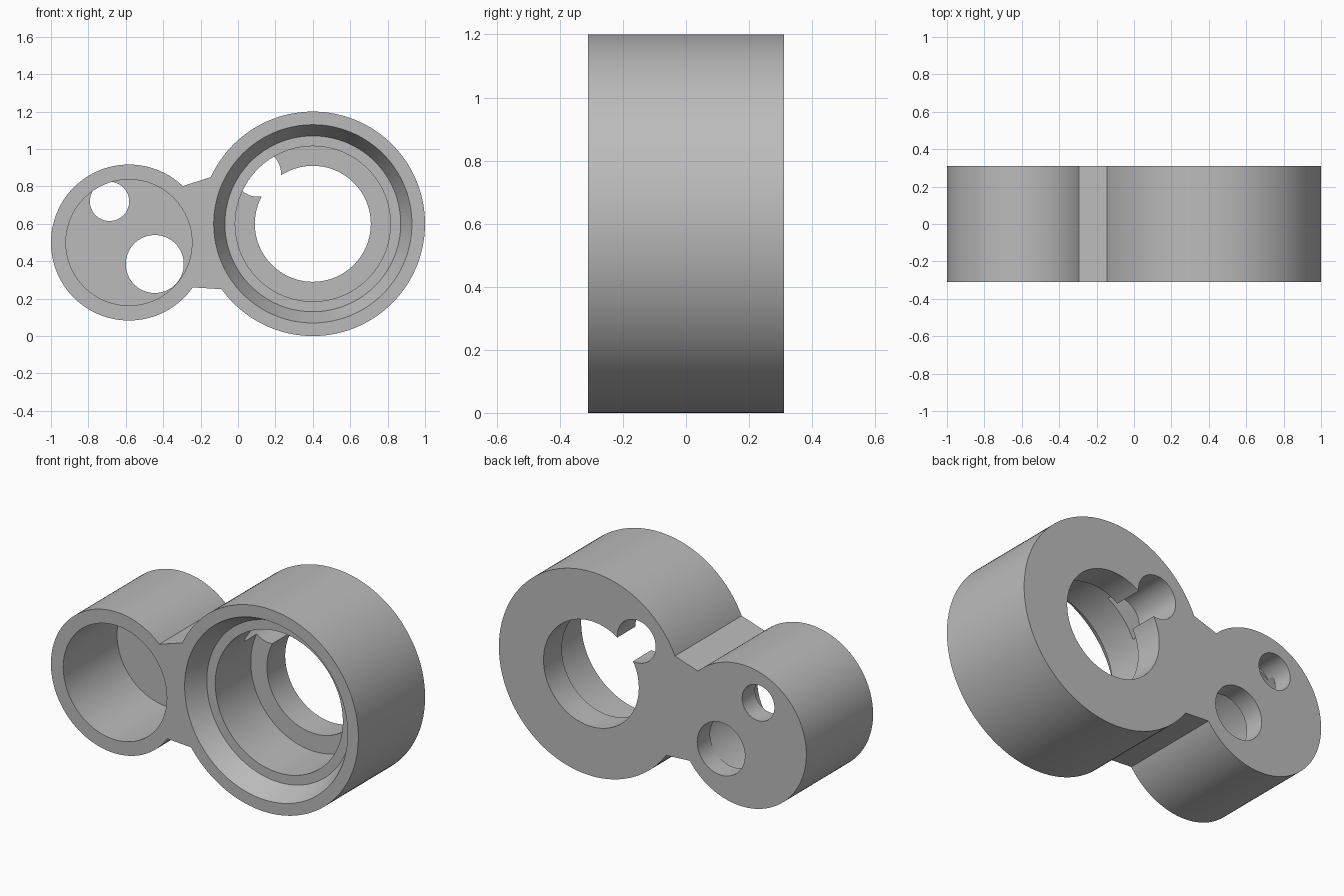
import bpy, bmesh, math

cube = bpy.data.objects.get("Cube")
if cube:
    bpy.data.objects.remove(cube, do_unlink=True)

FRONT, BACK, OUT = -0.31, 0.31, 0.4
BIG = (0.4, 0.6)
SMALL = (-0.583, 0.5)

grey = bpy.data.materials.new("plain_grey")
grey.use_nodes = True
grey.diffuse_color = (0.5, 0.5, 0.5, 1)
grey.node_tree.nodes["Principled BSDF"].inputs["Base Color"].default_value = (0.5, 0.5, 0.5, 1)


def solid(name, loops):
    """Skin a row of matching closed loops and cap both ends."""
    bm = bmesh.new()
    rings = [[bm.verts.new(p) for p in loop] for loop in loops]
    n = len(rings[0])
    for a, b in zip(rings, rings[1:]):
        for i in range(n):
            j = (i + 1) % n
            bm.faces.new((a[i], a[j], b[j], b[i]))
    bm.faces.new(rings[0])
    bm.faces.new(rings[-1])
    bmesh.ops.recalc_face_normals(bm, faces=bm.faces)
    mesh = bpy.data.meshes.new(name)
    bm.to_mesh(mesh)
    bm.free()
    mesh.materials.append(grey)
    obj = bpy.data.objects.new(name, mesh)
    bpy.context.collection.objects.link(obj)
    return obj


def turned(name, centre, profile, sides=128):
    """Round solid along y from (radius, y) pairs."""
    angles = [2 * math.pi * i / sides for i in range(sides)]
    return solid(name, [[(centre[0] + r * math.cos(a), y, centre[1] + r * math.sin(a))
                         for a in angles] for r, y in profile])


def combine(target, tool, operation):
    mod = target.modifiers.new(tool.name, "BOOLEAN")
    mod.operation = operation
    mod.solver = "EXACT"
    mod.object = tool
    bpy.context.view_layer.objects.active = target
    bpy.ops.object.modifier_apply(modifier=mod.name)
    bpy.data.objects.remove(tool, do_unlink=True)


# Two round housings joined by a tapered neck
body = turned("double_ring_housing", BIG, [(0.6, FRONT), (0.6, BACK)])
cup = turned("small_housing", SMALL, [(0.417, FRONT), (0.417, BACK)])
outline = [(-0.4, 0.768), (-0.3, 0.80), (-0.145, 0.85), (0.1, 0.85),
           (0.1, 0.24), (-0.08, 0.25), (-0.24, 0.26), (-0.4, 0.27)]
neck = solid("neck", [[(x, y, z) for x, z in outline] for y in (FRONT, BACK)])
combine(body, neck, "UNION")
combine(body, cup, "UNION")

# Stepped bore with a flared mouth and a rear lip
lead = -0.19
bore = turned("stepped_bore", BIG, [(0.53, -OUT), (0.53, FRONT), (0.47, lead), (0.415, lead),
                                    (0.415, 0.14), (0.31, 0.14), (0.31, OUT)])
combine(body, bore, "DIFFERENCE")

# Cup recess, floor holes and the round notch through the lip
cutters = [
    ("cup_recess", SMALL, 0.337, -OUT, 0.19),
    ("large_floor_hole", (-0.445, 0.385), 0.155, 0.15, OUT),
    ("small_floor_hole", (-0.687, 0.72), 0.105, 0.15, OUT),
    ("lip_notch", (0.105, 0.87), 0.125, 0.02, OUT),
]
for name, centre, radius, start, end in cutters:
    combine(body, turned(name, centre, [(radius, start), (radius, end)], 64), "DIFFERENCE")

# Smooth round walls, crisp edges
bpy.ops.object.select_all(action="DESELECT")
body.select_set(True)
bpy.context.view_layer.objects.active = body
bpy.ops.object.shade_smooth_by_angle(angle=math.radians(20))
